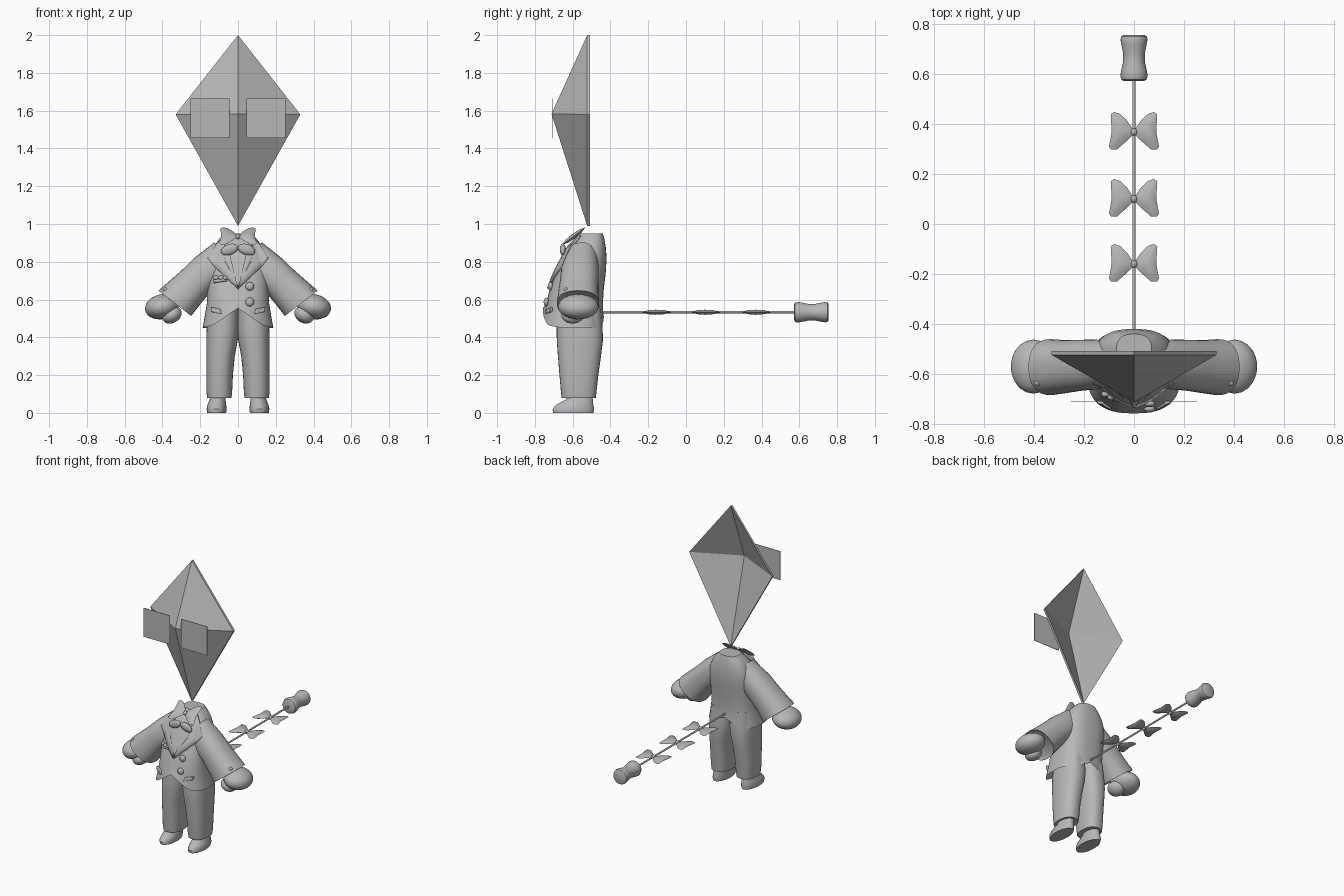
import bpy, bmesh
from math import cos, sin, pi, radians
from mathutils import Vector, Matrix

if "Cube" in bpy.data.objects:
    bpy.data.objects.remove(bpy.data.objects["Cube"])

grey = bpy.data.materials.new("plain_grey")
grey.use_nodes = True
grey.diffuse_color = (0.48, 0.48, 0.48, 1)
grey.node_tree.nodes["Principled BSDF"].inputs["Base Color"].default_value = (0.48, 0.48, 0.48, 1)
smooth = []


def finish(name, bm, rounded=True, fix=True):
    if fix:
        bmesh.ops.recalc_face_normals(bm, faces=bm.faces)
    me = bpy.data.meshes.new(name)
    bm.to_mesh(me)
    bm.free()
    me.materials.append(grey)
    ob = bpy.data.objects.new(name, me)
    bpy.context.scene.collection.objects.link(ob)
    if rounded:
        smooth.append(ob)
    return ob


def ring(c, u, v, ru, rv, p=2.0, n=32):
    """Superellipse outline around c in the plane of u and v."""
    pts = []
    for i in range(n):
        a, b = cos(2 * pi * i / n), sin(2 * pi * i / n)
        ca = abs(a) ** (2 / p) * (1 if a > 0 else -1)
        cb = abs(b) ** (2 / p) * (1 if b > 0 else -1)
        pts.append(Vector(c) + Vector(u) * ru * ca + Vector(v) * rv * cb)
    return pts


def loft(name, rings):
    bm = bmesh.new()
    vs = [[bm.verts.new(p) for p in r] for r in rings]
    n = len(vs[0])
    for a, b in zip(vs, vs[1:]):
        for i in range(n):
            bm.faces.new((a[i], a[(i + 1) % n], b[(i + 1) % n], b[i]))
    bm.faces.new(vs[0])
    bm.faces.new(vs[-1])
    return finish(name, bm)


def blob(name, loc, size, tilt=0):
    bm = bmesh.new()
    m = Matrix.Translation(loc) @ Matrix.Rotation(tilt, 4, 'Y') @ Matrix.Diagonal((*size, 1))
    bmesh.ops.create_icosphere(bm, subdivisions=3, radius=1, matrix=m)
    return finish(name, bm)


X, Y, Z = Vector((1, 0, 0)), Vector((0, 1, 0)), Vector((0, 0, 1))

# Kite head: faceted front with a hollow back
bm = bmesh.new()
outline = [(0, 2.0), (0.33, 1.58), (0, 0.99), (-0.33, 1.58)]
front = [bm.verts.new((x, -0.523, z)) for x, z in outline]
back = [bm.verts.new((x, -0.507, z)) for x, z in outline]
nose = bm.verts.new((0, -0.712, 1.583))
hollow = bm.verts.new((0, -0.66, 1.583))
for i in range(4):
    j = (i + 1) % 4
    bm.faces.new((front[i], front[j], nose))
    bm.faces.new((back[j], back[i], hollow))
    bm.faces.new((front[j], front[i], back[i], back[j]))
finish("kite_head", bm, False)

# Square lenses
for s, side in ((1, "left"), (-1, "right")):
    bm = bmesh.new()
    bmesh.ops.create_cube(bm, size=1, matrix=Matrix.Translation((0.148 * s, -0.708, 1.56))
                          @ Matrix.Diagonal((0.207, 0.003, 0.207, 1)))
    finish(side + "_lens", bm, False)

# Jacket: height, half width, front y, back y
HEM, P = 0.58, 2.6
TORSO = [(0.95, 0.07, -0.56, -0.44), (0.92, 0.10, -0.585, -0.432), (0.88, 0.13, -0.62, -0.425),
         (0.82, 0.155, -0.65, -0.42), (0.74, 0.163, -0.69, -0.425), (0.66, 0.163, -0.72, -0.435),
         (HEM, 0.165, -0.74, -0.44), (0.50, 0.178, -0.75, -0.44), (0.45, 0.187, -0.757, -0.435)]


def hem_height(p):
    t = min(abs(p.x) / 0.13, 1)
    edge = max(abs(p.x) - 0.13, 0) * 0.25
    return 0.555 - 0.09 * t - edge if p.y < -0.6 else 0.51 - 0.06 * t


rings = []
for z, w, f, b in TORSO:
    r = ring((0, (f + b) / 2, z), X, Y, w, (b - f) / 2, P, 48)
    if z < HEM:
        for p in r:
            p.z = HEM + (z - HEM) * (HEM - hem_height(p)) / (HEM - 0.45)
    rings.append(r)
rings.append(ring((0, -0.59, 0.56), X, Y, 0.14, 0.12, P, 48))
loft("jacket", rings)


def chest_y(x, z):
    """Front surface of the jacket."""
    z = min(max(z, 0.45), 0.95)
    for (z1, *a), (z0, *b) in zip(TORSO, TORSO[1:]):
        if z >= z0:
            t = (z - z0) / (z1 - z0)
            w, f, k = [q + (p - q) * t for p, q in zip(a, b)]
            ratio = min(abs(x) / w, 0.75)
            return (f + k) / 2 - (k - f) / 2 * (1 - ratio ** P) ** (1 / P)


def patch(name, pts, lift=0.012):
    """Cloth plate that follows the jacket front."""
    bm = bmesh.new()
    bm.faces.new([bm.verts.new((x, 0, z)) for x, z in pts])
    bmesh.ops.triangulate(bm, faces=bm.faces)
    bmesh.ops.subdivide_edges(bm, edges=bm.edges, cuts=4, use_grid_fill=True)
    for v in bm.verts:
        v.co.y = chest_y(v.co.x, v.co.z) - lift
    bm.normal_update()
    for f in bm.faces:
        if f.normal.y > 0:
            f.normal_flip()
    ob = finish(name, bm, fix=False)
    mod = ob.modifiers.new("thickness", 'SOLIDIFY')
    mod.thickness = 0.014
    mod.offset = -1


patch("shirt_frill", [(-0.05, 0.87), (-0.07, 0.79), (-0.045, 0.73), (0, 0.67),
                      (0.045, 0.73), (0.07, 0.79), (0.05, 0.87)], 0.007)

across = Vector((0.79, 0, 0.61))
for s, side in ((1, "left"), (-1, "right")):
    # Sleeve, hand and cuff button
    u = Vector((across.x * s, 0, across.z))
    sleeve = [(0.06, 0.85, 0.085, 0.075, -0.55), (0.10, 0.80, 0.10, 0.09, -0.555),
              (0.16, 0.755, 0.098, 0.1, -0.562), (0.22, 0.70, 0.095, 0.102, -0.565),
              (0.28, 0.638, 0.102, 0.106, -0.57), (0.335, 0.58, 0.11, 0.112, -0.572),
              (0.325, 0.59, 0.085, 0.09, -0.572)]
    loft(side + "_sleeve", [ring((x * s, y, z), u, Y, ru, rv, 2.3) for x, z, ru, rv, y in sleeve])
    blob(side + "_hand", (0.402 * s, -0.57, 0.562), (0.092, 0.108, 0.066), radians(12) * s)
    blob(side + "_thumb", (0.35 * s, -0.60, 0.518), (0.055, 0.06, 0.042), radians(30) * s)
    blob(side + "_cuff_button", (0.385 * s, -0.635, 0.65), (0.013, 0.013, 0.013))

    # Lapel and hip pocket
    patch(side + "_lapel", [(x * s, z) for x, z in (
        (0.068, 0.945), (0.115, 0.895), (0.162, 0.82), (0.125, 0.775), (0, 0.66),
        (0.03, 0.73), (0.068, 0.80), (0.075, 0.86))], 0.016)
    patch(side + "_pocket", [(x * s, z) for x, z in (
        (0.09, 0.525), (0.14, 0.535), (0.145, 0.56), (0.095, 0.55))], 0.01)

    # Trouser leg
    leg = [(0.56, 0.075, 0.08, 0.115, -0.565), (0.44, 0.08, 0.086, 0.122, -0.563),
           (0.38, 0.085, 0.083, 0.122, -0.562), (0.30, 0.092, 0.075, 0.114, -0.564),
           (0.20, 0.097, 0.07, 0.103, -0.567), (0.11, 0.099, 0.068, 0.094, -0.568),
           (0.078, 0.099, 0.064, 0.09, -0.568)]
    loft(side + "_trouser_leg", [ring((x * s, y, z), X, Y, ru, rv, 2.4) for z, x, ru, rv, y in leg])

    # Shoe
    shoe = [(0, 0.113, 0.05, 0.106, -0.597), (0.02, 0.113, 0.053, 0.11, -0.596),
            (0.045, 0.112, 0.049, 0.097, -0.588), (0.07, 0.108, 0.042, 0.072, -0.565),
            (0.11, 0.105, 0.04, 0.06, -0.56)]
    loft(side + "_shoe", [ring((x * s, y, z), X, Y, ru, rv) for z, x, ru, rv, y in shoe])

    # Cravat fold below the bow tie
    blob(side + "_cravat_fold", (0.045 * s, -0.652, 0.865), (0.048, 0.016, 0.028), radians(20) * s)

# Jacket buttons and breast pocket flower
for i, z in enumerate((0.67, 0.587)):
    blob("jacket_button_%d" % (i + 1), (0.062, chest_y(0.062, z) - 0.006, z), (0.023, 0.014, 0.023))
patch("breast_pocket", [(-0.13, 0.69), (-0.06, 0.70), (-0.06, 0.715), (-0.13, 0.705)], 0.01)
for i in range(3):
    x = -0.115 + 0.025 * i
    blob("pocket_flower_%d" % (i + 1), (x, chest_y(x, 0.715) - 0.005, 0.715), (0.016, 0.012, 0.012))


# Bows: two lens-shaped wings and a knot
def bow(name, m):
    wing = [(0.005, -0.012), (0.005, 0.012), (0.028, 0.046), (0.055, 0.072), (0.08, 0.08),
            (0.093, 0.07), (0.089, 0.0), (0.1, -0.058), (0.092, -0.07), (0.068, -0.07), (0.03, -0.037)]
    bm = bmesh.new()
    for s in (1, -1):
        rim = [bm.verts.new((x * s, y, 0)) for x, y in wing]
        for h in (0.013, -0.013):
            inner = [bm.verts.new((0.058 * s + (x - 0.058) * s * 0.6, y * 0.6, h * 0.8)) for x, y in wing]
            top = bm.verts.new((0.058 * s, 0, h))
            for i in range(len(wing)):
                j = (i + 1) % len(wing)
                bm.faces.new((rim[i], rim[j], inner[j], inner[i]))
                bm.faces.new((inner[i], inner[j], top))
    bmesh.ops.create_icosphere(bm, subdivisions=2, radius=1,
                               matrix=Matrix.Diagonal((0.013, 0.016, 0.014, 1)))
    bm.transform(m)
    finish(name, bm)


bow("bow_tie", Matrix.Translation((0, -0.597, 0.934)) @ Matrix.Rotation(radians(37), 4, 'X'))
for i, y in enumerate((-0.16, 0.1, 0.368)):
    bow("tail_bow_%d" % (i + 1), Matrix.Translation((0, y, 0.533)))

# Kite string and spool
loft("kite_string", [ring((0, y, 0.533), X, Z, 0.006, 0.006, 2, 12) for y in (-0.47, 0.6)])
spool = [(0.572, 0.04), (0.577, 0.05), (0.59, 0.055), (0.615, 0.051), (0.65, 0.043), (0.68, 0.043),
         (0.715, 0.05), (0.738, 0.054), (0.75, 0.051), (0.755, 0.042)]
loft("spool", [ring((0, y, 0.533), X, Z, r, r) for y, r in spool])

# Smooth shading on rounded parts
bpy.ops.object.select_all(action='DESELECT')
for ob in smooth:
    ob.select_set(True)
bpy.context.view_layer.objects.active = smooth[0]
bpy.ops.object.shade_smooth_by_angle(angle=radians(40))
